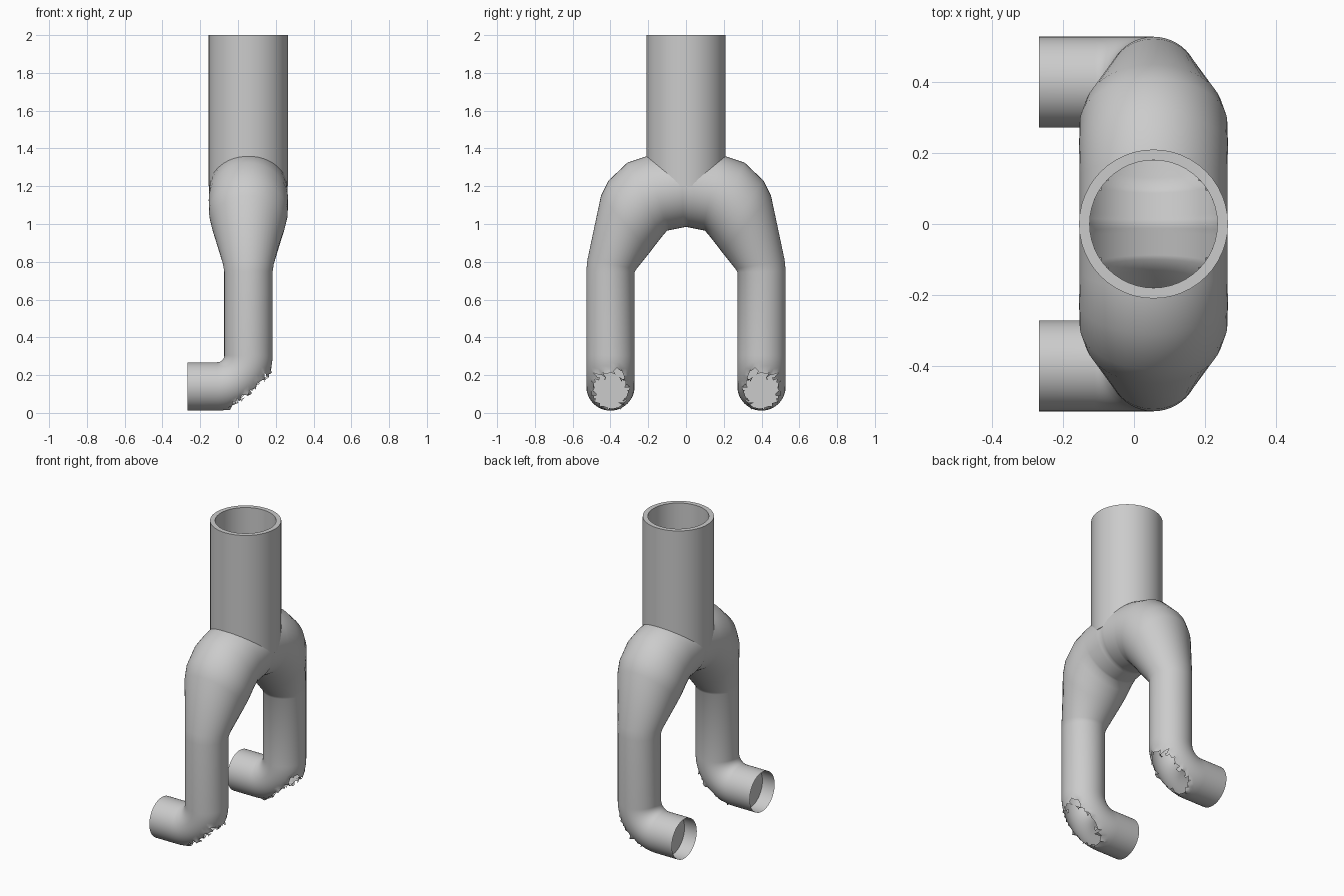
import bpy, bmesh, math, random
from mathutils import Vector

if "Cube" in bpy.data.objects:
    bpy.data.objects.remove(bpy.data.objects["Cube"])

random.seed(4)
CX, N, R = 0.055, 48, 0.128


def finish(bm, name, mirror=True):
    bmesh.ops.recalc_face_normals(bm, faces=bm.faces)
    me = bpy.data.meshes.new(name)
    bm.to_mesh(me)
    bm.free()
    ob = bpy.data.objects.new(name, me)
    bpy.context.collection.objects.link(ob)
    bpy.ops.object.select_all(action='DESELECT')
    ob.select_set(True)
    bpy.context.view_layer.objects.active = ob
    bpy.ops.object.shade_smooth_by_angle(angle=math.radians(40))
    if mirror:
        m = ob.modifiers.new("mirror", 'MIRROR')
        m.use_axis = (False, True, False)
        m.merge_threshold = 0.001
    return ob


def ring(bm, c, a, b):
    """Ellipse of vertices around c with half-axes a and b."""
    return [bm.verts.new(c + a * math.cos(t) + b * math.sin(t))
            for t in (2 * math.pi * i / N for i in range(N))]


def bridge(bm, r0, r1):
    return [bm.faces.new((r0[i], r0[(i + 1) % N], r1[(i + 1) % N], r1[i])) for i in range(N)]


# Forked branch: outer (y, z), inner (y, z), half width in x
sections = [((0, 1.40), (0, 0.985), 0.205), ((0.205, 1.36), (0.10, 0.965), 0.208),
            ((0.31, 1.325), (0.13, 0.93), 0.21), ((0.41, 1.23), (0.165, 0.885), 0.208),
            ((0.45, 1.15), (0.19, 0.852), 0.195), ((0.522, 0.81), (0.262, 0.762), 0.134),
            ((0.528, 0.75), (0.272, 0.745), R)]
bm = bmesh.new()
rings = []
for k, (o, i, w) in enumerate(sections):
    o, i = Vector((CX, *o)), Vector((CX, *i))
    if k == 1:  # extra rings under the stack so its opening can be cut
        o0, i0 = (Vector((CX, *p)) for p in sections[0][:2])
        for j in range(1, 8):
            oo, ii = o0.lerp(o, j / 8), i0.lerp(i, j / 8)
            rings.append(ring(bm, (oo + ii) / 2, (oo - ii) / 2, Vector((w, 0, 0))))
    rings.append(ring(bm, (o + i) / 2, (o - i) / 2, Vector((w, 0, 0))))

# Elbow turning towards -x, then a short outlet
BEND, STEPS = 0.165, 24
centre = Vector((CX - BEND, 0.4, 0.14 + BEND))
first = len(rings)
for k in range(STEPS + 1):
    th = math.pi / 2 * k / STEPS
    d = Vector((math.cos(th), 0, -math.sin(th)))
    rings.append(ring(bm, centre + d * BEND, Vector((0, R, 0)), d * R))
rings.append(ring(bm, Vector((-0.268, 0.4, 0.14)), Vector((0, R, 0)), Vector((0, 0, -R))))

# Faces, marking the stack opening and the ragged hole in the elbow
drop = []
for k in range(len(rings) - 1):
    faces = bridge(bm, rings[k], rings[k + 1])
    for i, f in enumerate(faces):
        c = f.calc_center_median()
        if k < first - 1 and c.z > 1.18 and math.hypot(c.x - CX, c.y) < 0.187:
            drop.append(f)
        if first <= k < first + STEPS:
            u = ((k - first + 0.5) / STEPS * 90 - 49) / 31
            v = (2 * math.pi * (i + 0.5) / N - math.pi / 2) / 0.76
            a = math.atan2(v, u)
            edge = 1 + 0.09 * math.sin(5 * a) + random.uniform(-0.13, 0.13)
            if math.hypot(u, v) < edge:
                drop.append(f)
bmesh.ops.delete(bm, geom=drop, context='FACES')
# Bent torn edge around the hole
for v in bm.verts:
    if v.is_boundary and v.co.z < 0.3 and v.co.x > -0.15:
        v.co += Vector([random.uniform(-0.012, 0.012) for _ in range(3)])
        v.co.z = max(v.co.z, 0)
finish(bm, "forked_pipe")

# Plug inside each outlet
bm = bmesh.new()
bm.faces.new(ring(bm, Vector((-0.18, 0.4, 0.14)), Vector((0, R, 0)), Vector((0, 0, R))))
finish(bm, "outlet_plug")

# Hollow upright stack
bm = bmesh.new()
prof = [(0.18, 1.2), (0.18, 2.0), (0.21, 2.0), (0.21, 1.2)]
rs = [ring(bm, Vector((CX, 0, z)), Vector((r, 0, 0)), Vector((0, r, 0))) for r, z in prof]
for k in range(4):
    bridge(bm, rs[k], rs[(k + 1) % 4])
finish(bm, "stack", mirror=False)
